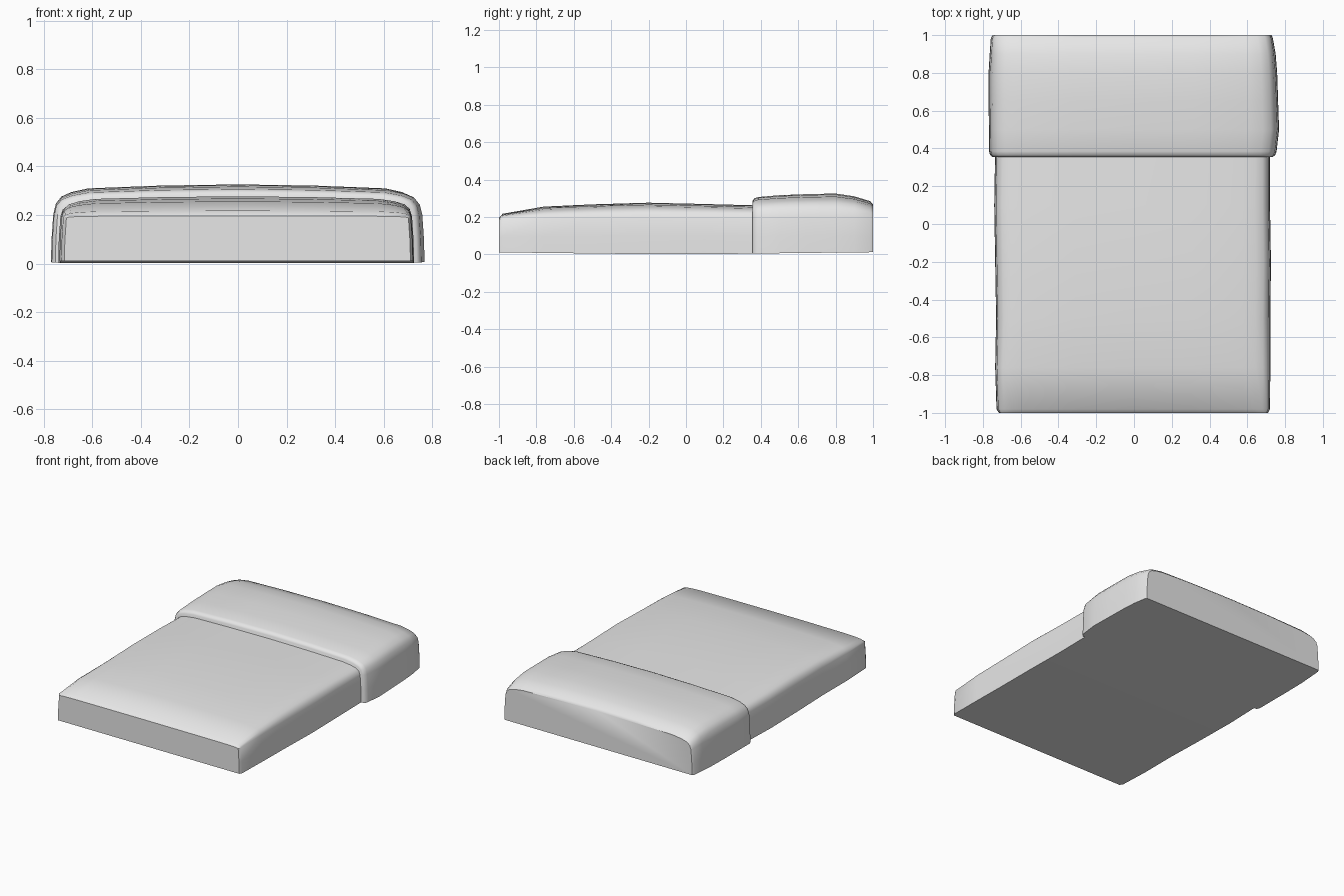
import bpy
import bmesh
import math

cube = bpy.data.objects.get("Cube")
if cube:
    bpy.data.objects.remove(cube, do_unlink=True)

grey = bpy.data.materials.new("light_grey_cloth")
grey.use_nodes = True
colour = (0.8, 0.8, 0.8, 1)
grey.diffuse_color = colour
grey.node_tree.nodes["Principled BSDF"].inputs["Base Color"].default_value = colour

# Half of the soft crown: fraction of half width, fraction from side top to crown
SHOULDER = [(0.988, 0), (0.975, 0.36), (0.945, 0.6), (0.89, 0.75),
            (0.8, 0.87), (0.42, 0.96)]


def section(y, left, right, side, crown):
    """Closed cross-section of the cloth at one y; left is the +x half width."""
    base = 0.012 * min(1, abs(y + 0.05))
    half = [(1, base), (0.997, side * 0.5)]
    half += [(u, side + (crown - side) * t) for u, t in SHOULDER]
    ring = [(left * u, y, z) for u, z in half]
    ring.append((0, y, crown))
    ring += [(-right * u, y, z) for u, z in reversed(half)]
    return ring


def loft(name, stations):
    """Skin the cross-sections from front to back and cap both ends."""
    bm = bmesh.new()
    rings = [[bm.verts.new(p) for p in section(*s)] for s in stations]
    count = len(rings[0])
    for a, b in zip(rings, rings[1:]):
        for i in range(count):
            j = (i + 1) % count
            bm.faces.new((a[i], a[j], b[j], b[i]))
    bm.faces.new(rings[0])
    bm.faces.new(rings[-1])
    bmesh.ops.recalc_face_normals(bm, faces=bm.faces)
    mesh = bpy.data.meshes.new(name)
    bm.to_mesh(mesh)
    bm.free()
    mesh.materials.append(grey)
    obj = bpy.data.objects.new(name, mesh)
    bpy.context.collection.objects.link(obj)
    bpy.ops.object.select_all(action="DESELECT")
    obj.select_set(True)
    bpy.context.view_layer.objects.active = obj
    bpy.ops.object.shade_smooth_by_angle(angle=math.radians(42))
    return obj


# Main blanket: y, left width, right width, side height, crown height
loft("blanket", [
    (-1.0, 0.71, 0.715, 0.188, 0.196),
    (-0.98, 0.72, 0.728, 0.192, 0.218),
    (-0.76, 0.722, 0.735, 0.195, 0.256),
    (-0.5, 0.722, 0.73, 0.195, 0.268),
    (-0.2, 0.725, 0.735, 0.195, 0.277),
    (0.1, 0.72, 0.74, 0.195, 0.27),
    (0.4, 0.72, 0.735, 0.195, 0.262),
])

# Thicker turned-over fold at the back end
loft("folded_top", [
    (0.355, 0.735, 0.752, 0.2, 0.285),
    (0.365, 0.748, 0.762, 0.2, 0.3),
    (0.385, 0.755, 0.767, 0.2, 0.307),
    (0.5, 0.768, 0.768, 0.2, 0.317),
    (0.65, 0.763, 0.77, 0.2, 0.323),
    (0.8, 0.758, 0.77, 0.2, 0.326),
    (0.9, 0.75, 0.764, 0.2, 0.311),
    (0.985, 0.735, 0.758, 0.195, 0.285),
    (1.0, 0.728, 0.748, 0.19, 0.268),
])
